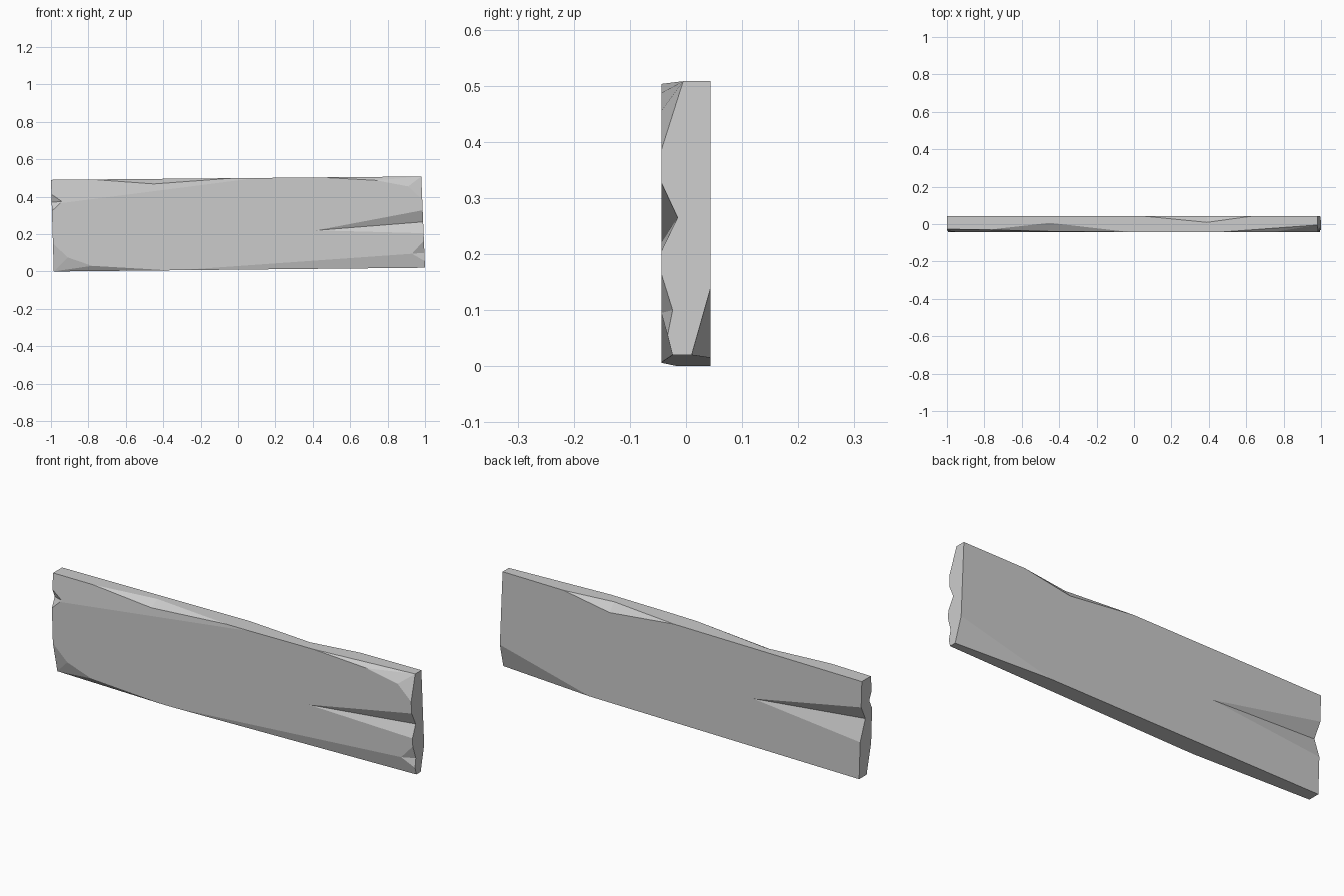
import bpy, bmesh
from mathutils import Vector

if "Cube" in bpy.data.objects:
    bpy.data.objects.remove(bpy.data.objects["Cube"])

F, B = -0.044, 0.044          # front and back face depth

mat = bpy.data.materials.new("plain grey")
mat.diffuse_color = (0.6, 0.6, 0.6, 1)
mat.use_nodes = True
mat.node_tree.nodes["Principled BSDF"].inputs["Base Color"].default_value = mat.diffuse_color


def hull(name, points):
    """Convex solid around the points."""
    bm = bmesh.new()
    for p in points:
        bm.verts.new(p)
    res = bmesh.ops.convex_hull(bm, input=bm.verts[:])
    junk = [g for g in res["geom_interior"] if isinstance(g, bmesh.types.BMVert)]
    bmesh.ops.delete(bm, geom=junk, context='VERTS')
    bmesh.ops.recalc_face_normals(bm, faces=bm.faces[:])
    me = bpy.data.meshes.new(name)
    bm.to_mesh(me)
    bm.free()
    ob = bpy.data.objects.new(name, me)
    bpy.context.collection.objects.link(ob)
    return ob


def shave(ob, a, b, c):
    """Slice off everything beyond the plane a, b, c."""
    a, b, c = Vector(a), Vector(b), Vector(c)
    n = (b - a).cross(c - a).normalized()
    if n.dot(Vector((0, 0, 0.25)) - a) > 0:
        n = -n
    bm = bmesh.new()
    bm.from_mesh(ob.data)
    bmesh.ops.bisect_plane(bm, geom=bm.verts[:] + bm.edges[:] + bm.faces[:],
                           dist=1e-6, plane_co=a, plane_no=n, clear_outer=True)
    bmesh.ops.holes_fill(bm, edges=[e for e in bm.edges if e.is_boundary])
    bmesh.ops.recalc_face_normals(bm, faces=bm.faces[:])
    bm.to_mesh(ob.data)
    bm.free()


def carve(ob, points):
    """Cut a convex notch out of the plank."""
    cutter = hull("cutter", points)
    cutter.hide_render = True
    mod = ob.modifiers.new("notch", 'BOOLEAN')
    mod.operation, mod.solver, mod.object = 'DIFFERENCE', 'EXACT', cutter
    bpy.context.view_layer.objects.active = ob
    bpy.ops.object.modifier_apply(modifier=mod.name)
    bpy.data.objects.remove(cutter)


def crack(ob, apex, upper, lower, deep):
    """Split running in from an end, tapering to the apex."""
    a = Vector(apex)
    ends = [a + (Vector(p) - a) * 1.15 for p in (upper, lower, deep)]
    out = Vector((0, 0.03 if a.y > 0 else -0.03, 0))
    carve(ob, [a, a + out] + ends + [e + out for e in ends[:2]])


def edge_chip(ob, left, right, top, side):
    """Chip knocked out of a long top edge."""
    out = Vector((top[0], side[1] * 1.6, top[2] + 0.05))
    carve(ob, [left, right, top, side, out])


# Plank slab
plank = hull("plank", [(x, y, z) for y in (F, B) for x, z in
                       ((-0.985, 0), (1.0, 0.02), (0.98, 0.508), (-1.0, 0.49))])

# Worn corners and edges
for cut in (
    # front, upper left slope
    ((-0.99, F, 0.36), (0.1, F, 0.5), (-1.0, -0.027, 0.49)),
    # front, lower edge
    ((-0.3, F, 0.008), (0.93, F, 0.095), (1.0, -0.024, 0.02)),
    # front, lower left corner
    ((-0.35, F, 0.005), (-0.78, F, 0.03), (-0.985, -0.015, 0.0)),
    ((-0.91, F, 0.075), (-0.78, F, 0.03), (-0.985, -0.015, 0.0)),
    ((-0.91, F, 0.075), (-0.99, F, 0.15), (-0.985, -0.015, 0.0)),
    # front, upper right corner
    ((0.985, F, 0.385), (0.91, F, 0.455), (0.98, -0.005, 0.508)),
    ((0.91, F, 0.455), (0.74, F, 0.487), (0.98, -0.005, 0.508)),
    ((0.74, F, 0.487), (0.45, F, 0.503), (0.98, -0.005, 0.508)),
    # back, lower right corner
    ((1.0, 0.01, 0.02), (0.995, B, 0.14), (0.5, B, 0.015)),
):
    shave(plank, *cut)

# Chips in the top edges, front and back
edge_chip(plank, (-0.9, F, 0.491), (0.0, F, 0.5), (-0.45, 0.01, 0.497), (-0.45, F, 0.465))
edge_chip(plank, (0.03, B, 0.5), (0.65, B, 0.506), (0.39, 0.008, 0.504), (0.39, B, 0.462))

# Long splits, front right and back left
crack(plank, (0.42, F, 0.22), (0.985, F, 0.327), (0.99, F, 0.205), (0.988, -0.015, 0.265))
crack(plank, (-0.4, B, 0.245), (-0.995, B, 0.36), (-0.99, B, 0.185), (-0.99, 0.008, 0.29))

# Small end nicks
crack(plank, (0.93, F, 0.095), (0.994, F, 0.165), (0.998, -0.034, 0.05), (0.996, -0.024, 0.1))
crack(plank, (-0.94, F, 0.375), (-0.998, F, 0.43), (-0.993, F, 0.325), (-0.995, -0.02, 0.37))

plank.data.materials.clear()
plank.data.materials.append(mat)
for p in plank.data.polygons:
    p.use_smooth = False
    p.material_index = 0
